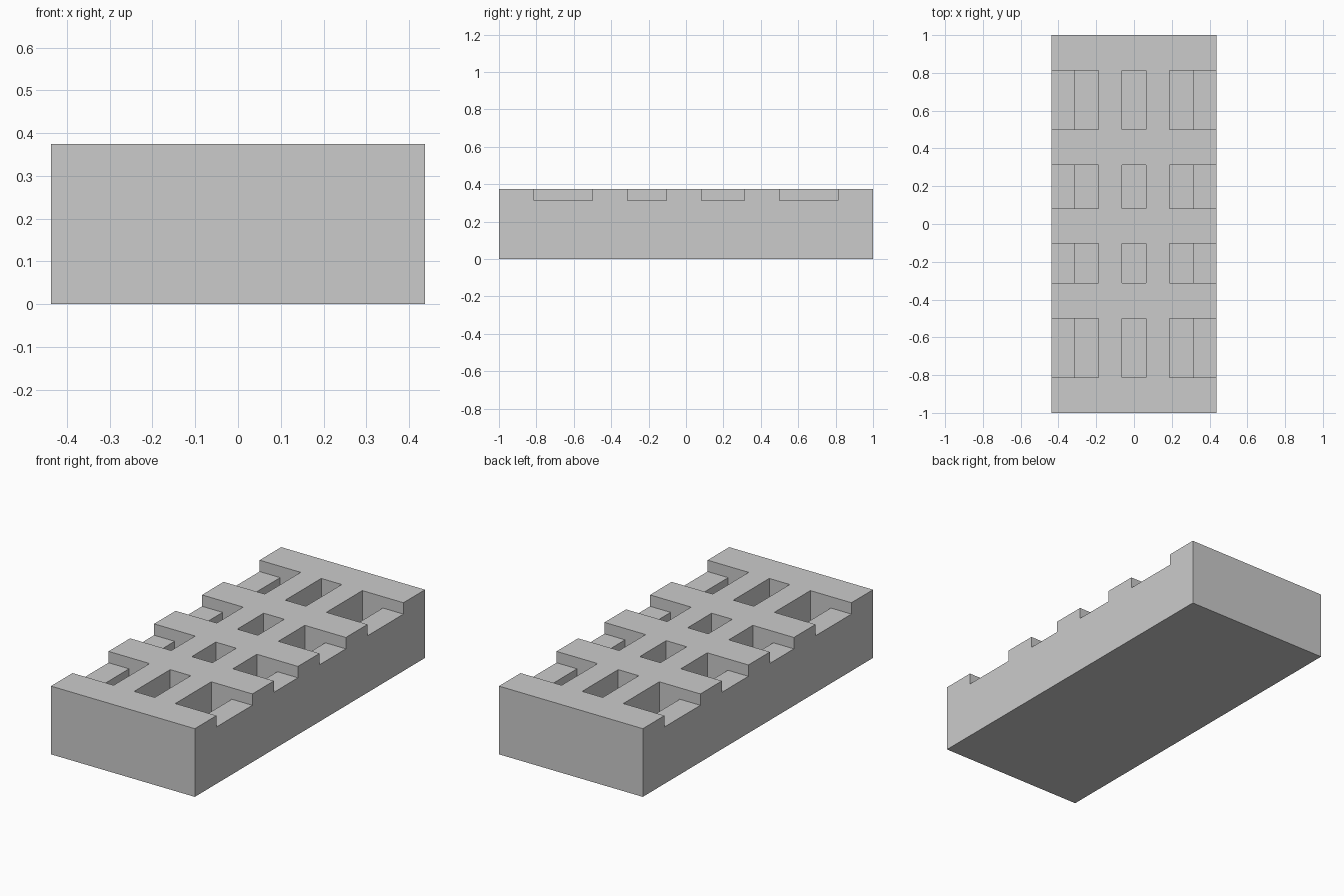
import bpy, bmesh
from mathutils import Matrix, Vector

if "Cube" in bpy.data.objects:
    bpy.data.objects.remove(bpy.data.objects["Cube"])

HALF_W, HALF_L, HEIGHT = 0.4375, 1.0, 0.375
LEDGE_Z, FLOOR_Z = 0.3125, 0.125
ROWS = [(-0.8125, -0.5), (-0.3125, -0.104), (0.083, 0.3125), (0.5, 0.8125)]

grey = bpy.data.materials.new("light grey")
grey.diffuse_color = (0.6, 0.6, 0.6, 1)
grey.use_nodes = True
grey.node_tree.nodes["Principled BSDF"].inputs["Base Color"].default_value = grey.diffuse_color


def boxes(name, ranges):
    """One object made of boxes, each given as x, y and z ranges."""
    bm = bmesh.new()
    for r in ranges:
        centre = Vector([(a + b) / 2 for a, b in r])
        size = Vector([b - a for a, b in r])
        bmesh.ops.create_cube(bm, size=1, matrix=Matrix.LocRotScale(centre, None, size))
    mesh = bpy.data.meshes.new(name)
    bm.to_mesh(mesh)
    bm.free()
    mesh.materials.append(grey)
    obj = bpy.data.objects.new(name, mesh)
    bpy.context.collection.objects.link(obj)
    return obj


# Solid block
block = boxes("pocketed_block", [((-HALF_W, HALF_W), (-HALF_L, HALF_L), (0, HEIGHT))])

# Deep wells in three columns
columns = [(-0.3125, -0.1875), (-0.0625, 0.0625), (0.1875, 0.3125)]
wells = boxes("well_cutter", [(c, r, (FLOOR_Z, 0.5)) for c in columns for r in ROWS])

# Shallow ledges from the outer wells to the long sides
sides = [(-0.5, -0.25), (0.25, 0.5)]
ledges = boxes("ledge_cutter", [(s, r, (LEDGE_Z, 0.5)) for s in sides for r in ROWS])

# Cut the block, then bake the result and drop the cutters
for cutter in (wells, ledges):
    cutter.hide_render = True
    mod = block.modifiers.new(cutter.name, 'BOOLEAN')
    mod.operation = 'DIFFERENCE'
    mod.solver = 'EXACT'
    mod.object = cutter

bpy.context.view_layer.update()
result = block.evaluated_get(bpy.context.evaluated_depsgraph_get())
block_mesh = bpy.data.meshes.new_from_object(result)
block.modifiers.clear()
block.data = block_mesh
for cutter in (wells, ledges):
    bpy.data.objects.remove(cutter)
